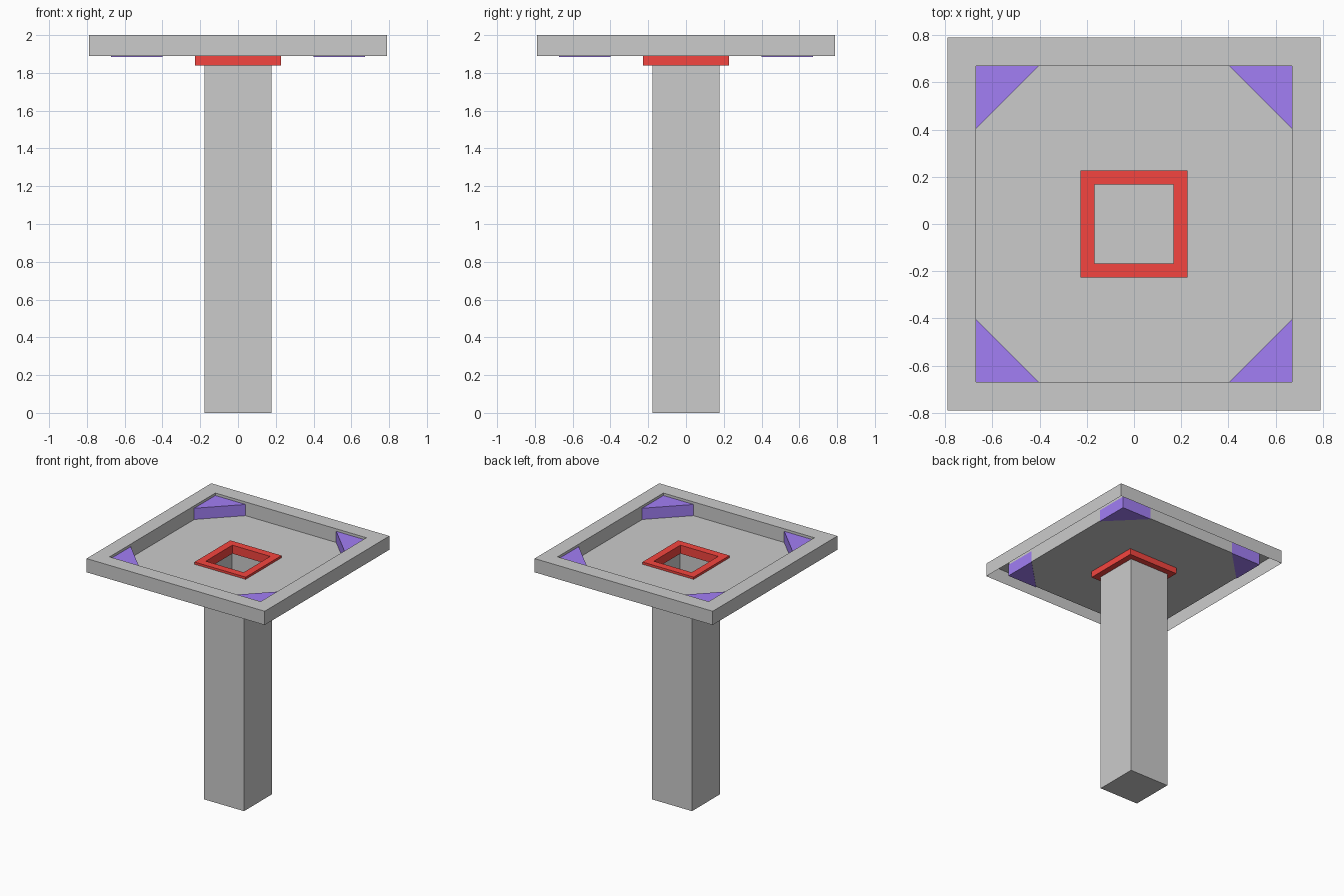
import bpy, bmesh

if "Cube" in bpy.data.objects:
    bpy.data.objects.remove(bpy.data.objects["Cube"])


def material(name, rgb):
    m = bpy.data.materials.new(name)
    m.diffuse_color = (*rgb, 1)
    m.use_nodes = True
    m.node_tree.nodes["Principled BSDF"].inputs["Base Color"].default_value = m.diffuse_color
    return m


def finish(name, bm, mat=None):
    bmesh.ops.recalc_face_normals(bm, faces=bm.faces)
    mesh = bpy.data.meshes.new(name)
    bm.to_mesh(mesh)
    bm.free()
    ob = bpy.data.objects.new(name, mesh)
    bpy.context.collection.objects.link(ob)
    if mat:
        mesh.materials.append(mat)
    return ob


def square_loft(name, profile, mat=None, closed=False, cap_start=False):
    """Sweep a (half width, z) profile round a square."""
    bm = bmesh.new()
    rings = [[bm.verts.new((sx * h, sy * h, z))
              for sx, sy in ((-1, -1), (1, -1), (1, 1), (-1, 1))]
             for h, z in profile]
    pairs = list(zip(rings, rings[1:]))
    if closed:
        pairs.append((rings[-1], rings[0]))
    for a, b in pairs:
        for i in range(4):
            j = (i + 1) % 4
            bm.faces.new((a[i], a[j], b[j], b[i]))
    if cap_start:
        bm.faces.new(rings[0][::-1])
    return finish(name, bm, mat)


red = material("red", (0.91, 0.06, 0.05))
purple = material("purple", (0.36, 0.21, 0.91))

# Hollow post, open at the top
square_loft("post", [(0.178, 0), (0.178, 1.84)], cap_start=True)

# Tray: outer wall, rim, inner wall and floor with a central hole; rim is open below
square_loft("tray", [(0.79, 1.89), (0.79, 2.0), (0.67, 2.0), (0.67, 1.89), (0.2, 1.89)])

# Red collar joining post and tray
square_loft("collar", [(0.227, 1.84), (0.227, 1.908), (0.168, 1.908), (0.168, 1.84)],
            red, closed=True)

# Triangular corner braces
for sx, sy, label in ((-1, -1, "front_left"), (1, -1, "front_right"),
                      (1, 1, "back_right"), (-1, 1, "back_left")):
    bm = bmesh.new()
    base = bm.faces.new([bm.verts.new((sx * x, sy * y, 1.885))
                         for x, y in ((0.672, 0.672), (0.4, 0.672), (0.672, 0.4))])
    ext = bmesh.ops.extrude_face_region(bm, geom=[base], use_keep_orig=True)
    bmesh.ops.translate(bm, vec=(0, 0, 0.095),
                        verts=[v for v in ext["geom"] if isinstance(v, bmesh.types.BMVert)])
    finish("corner_brace_" + label, bm, purple)
